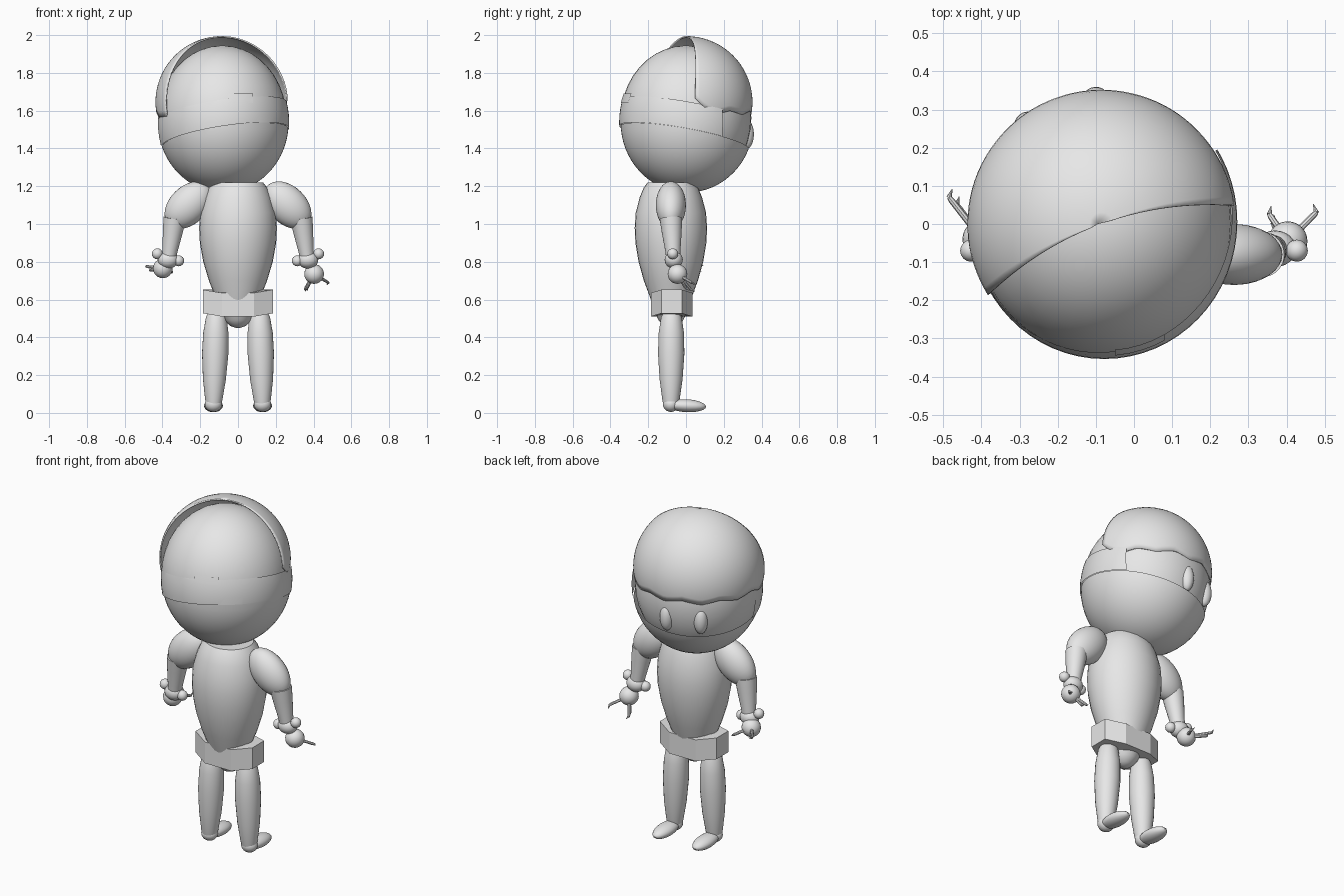
import bpy, bmesh, math
from mathutils import Vector, Matrix

cube = bpy.data.objects.get("Cube")
if cube:
    bpy.data.objects.remove(cube)

grey = bpy.data.materials.new("plain grey")
grey.use_nodes = True
grey.diffuse_color = (0.8, 0.8, 0.8, 1)
grey.node_tree.nodes["Principled BSDF"].inputs["Base Color"].default_value = (0.8, 0.8, 0.8, 1)


def finish(name, bm, smooth=40):
    bmesh.ops.recalc_face_normals(bm, faces=bm.faces)
    mesh = bpy.data.meshes.new(name)
    bm.to_mesh(mesh)
    bm.free()
    mesh.materials.append(grey)
    ob = bpy.data.objects.new(name, mesh)
    bpy.context.collection.objects.link(ob)
    if smooth:
        bpy.ops.object.select_all(action='DESELECT')
        ob.select_set(True)
        bpy.context.view_layer.objects.active = ob
        bpy.ops.object.shade_smooth_by_angle(angle=math.radians(smooth))
    return ob


def lathe(name, a, b, profile, squash=1.0, seg=32):
    """Revolve (fraction along, radius) pairs round the line from a to b."""
    a, b = Vector(a), Vector(b)
    turn = (b - a).to_track_quat('Z', 'Y').to_matrix()
    bm = bmesh.new()
    rings = []
    for t, r in profile:
        centre = a.lerp(b, t)
        rings.append([bm.verts.new(centre + turn @ Vector(
            (r * math.cos(k * math.tau / seg), r * squash * math.sin(k * math.tau / seg), 0)))
            for k in range(seg)])
    for lo, hi in zip(rings, rings[1:]):
        for k in range(seg):
            n = (k + 1) % seg
            bm.faces.new((lo[k], lo[n], hi[n], hi[k]))
    bm.faces.new(rings[0])
    bm.faces.new(rings[-1])
    return finish(name, bm)


def ellipsoid(name, centre, radii, rot=Matrix(), cuts=(), seg=40):
    """Ellipsoid, kept only on the positive side of each cutting plane."""
    bm = bmesh.new()
    bmesh.ops.create_uvsphere(bm, u_segments=seg, v_segments=seg // 2, radius=1)
    bm.transform(Matrix.Translation(centre) @ rot @ Matrix.Diagonal((*radii, 1)))
    for co, no in cuts:
        bmesh.ops.bisect_plane(bm, geom=bm.verts[:] + bm.edges[:] + bm.faces[:],
                               plane_co=co, plane_no=no, clear_inner=True)
    return finish(name, bm)


def along(direction):
    return Vector(direction).to_track_quat('Z', 'Y').to_matrix().to_4x4()


# Head: skull, jaw shell and blindfold band, all tilted and turned
HEAD = Vector((-0.083, 0, 1.56))
LOW = Vector((-0.078, 0.006, 1.537))
YAW = Matrix.Rotation(math.radians(20), 4, 'Z')
UP = Vector((-0.15, 0.18, 1)).normalized()
LINE = Vector((-0.083, 0, 1.455))
FACE = YAW @ Vector((0, 1, 0))
skull = Vector((0.34, 0.346, 0.385))
band = Vector((0.349, 0.36, 0.4))
ellipsoid("skull", HEAD, skull)
ellipsoid("jaw_shell", LOW, (0.346, 0.352, 0.37), cuts=[(LINE, -UP)], seg=64)
ellipsoid("head_band", LOW, band, seg=64, cuts=[
    (LINE, UP), (LINE + UP * 0.14, -UP), (HEAD + FACE * 0.08, -FACE)])
ellipsoid("band_tab", LOW, band * 1.012, seg=64, cuts=[
    ((-0.05, 0, 0), (1, 0, 0)), ((0.08, 0, 0), (-1, 0, 0)), ((0, 0, 1.64), (0, 0, 1)),
    ((0, 0, 1.69), (0, 0, -1)), ((0, 0, 0), (0, -1, 0))])

# Eyes
for side, name in ((-1, "left_eye"), (1, "right_eye")):
    az = math.radians(110 + side * 17)
    spot = Vector((HEAD.x + 0.32 * math.cos(az), 0.32 * math.sin(az), 1.475))
    ellipsoid(name, spot, (0.038, 0.04, 0.078),
              Matrix.Rotation(az - math.pi / 2, 4, 'Z'), seg=24)

# Hair: swept shell with a ragged fringe and an open back
bm = bmesh.new()
COLS, ROWS = 56, 20
pole = bm.verts.new((-0.095, 0, 1.995))
grid = []
for i in range(COLS + 1):
    s = i / COLS
    ragged = abs((s * 6) % 1 - 0.5) * 7
    corner = 11 * max(0, 1 - s / 0.12) ** 2 - 5 * max(0, s - 0.85) / 0.15
    low = -11 + ragged + corner
    column = []
    for j in range(ROWS):
        e = math.radians(low + (90 - low) * j / ROWS)
        spread = 12 * math.cos(e)
        az = math.radians(20 - spread + (180 + 2 * spread) * s)
        column.append(bm.verts.new((-0.085 + 0.352 * math.cos(e) * math.cos(az),
                                    0.352 * math.cos(e) * math.sin(az),
                                    1.645 + 0.35 * math.sin(e))))
    grid.append(column + [pole])
for p, q in zip(grid, grid[1:]):
    for j in range(ROWS - 1):
        bm.faces.new((p[j], q[j], q[j + 1], p[j + 1]))
    bm.faces.new((p[-2], q[-2], pole))
hair = finish("hair", bm)
thick = hair.modifiers.new("thickness", 'SOLIDIFY')
thick.thickness = 0.008
thick.offset = -1

# Torso with a flat neck
heights = (0.45, 0.46, 0.49, 0.54, 0.62, 0.70, 0.80, 0.90, 0.98, 1.06, 1.14, 1.19, 1.22)
widths = (0.01, 0.04, 0.07, 0.094, 0.122, 0.154, 0.184, 0.202, 0.206, 0.20, 0.178, 0.156, 0.133)
lathe("torso", (0, -0.08, 0.45), (0, -0.08, 1.22),
      [((z - 0.45) / 0.77, r) for z, r in zip(heights, widths)], squash=0.93)

# Belt: eight flat panels
bm = bmesh.new()
corners = ((0.185, 0.055), (0.085, 0.11))
outline = [(sx * x, -0.076 + sy * y) for sx, sy in ((1, 1), (-1, 1), (-1, -1), (1, -1))
           for x, y in (corners if sx * sy > 0 else corners[::-1])]
base = bm.faces.new([bm.verts.new((x, y, 0.51 + 0.017 * (abs(x) > 0.1))) for x, y in outline])
up = bmesh.ops.extrude_face_region(bm, geom=[base])["geom"]
bmesh.ops.translate(bm, verts=[v for v in up if isinstance(v, bmesh.types.BMVert)],
                    vec=(0, 0, 0.125))
finish("belt", bm, smooth=0)

# Limbs, mirrored
leg = [(0, 0.02), (0.02, 0.036), (0.1, 0.046), (0.3, 0.061), (0.55, 0.07),
       (0.75, 0.067), (0.9, 0.055), (0.97, 0.038), (1, 0.015)]
for s, side in ((1, "left"), (-1, "right")):
    lathe(side + "_leg", (s * 0.13, -0.08, 0.015), (s * 0.113, -0.077, 0.56), leg, seg=24)
    ellipsoid(side + "_heel", (s * 0.13, -0.08, 0.046), (0.046, 0.042, 0.041), seg=24)
    ellipsoid(side + "_foot", (s * 0.13, 0.002, 0.038), (0.05, 0.104, 0.034),
              Matrix.Rotation(math.radians(-3), 4, 'X'), seg=24)
    ellipsoid(side + "_sleeve", (s * 0.262, -0.08, 1.1), (0.08, 0.1, 0.148),
              along((s * 0.72, 0, -0.7)), seg=32)
    lathe(side + "_forearm", (s * 0.335, -0.08, 1.03), (s * 0.37, -0.065, 0.79),
          [(0, 0.06), (0.3, 0.053), (0.7, 0.041), (1, 0.036)], seg=24)
    ellipsoid(side + "_cuff", (s * 0.37, -0.065, 0.81), (0.055, 0.048, 0.046), seg=24)
    for n, spot in enumerate(((0.427, -0.07, 0.842), (0.314, -0.07, 0.805))):
        ellipsoid(f"{side}_cuff_bead_{n}", (s * spot[0], *spot[1:]), (0.029,) * 3, seg=16)

# Hands with bent claws
hands = {
    "left": ((0.403, -0.045, 0.735), ((0.355, 0.025, 0.655), (0.365, 0.0, 0.66), (0.478, 0.03, 0.69))),
    "right": ((-0.398, -0.04, 0.765), ((-0.485, 0.07, 0.775), (-0.465, 0.05, 0.755), (-0.35, 0.06, 0.745))),
}
for side, (palm, tips) in hands.items():
    palm = Vector(palm)
    ellipsoid(side + "_hand", palm, (0.052,) * 3, seg=24)
    for n, tip in enumerate(tips):
        tip = Vector(tip)
        lathe(f"{side}_claw_{n}", palm.lerp(tip, 0.3), tip,
              [(0, 0.009), (0.9, 0.008), (1, 0.006)], seg=8)
        hook = Vector((-0.1 * (tip.x - palm.x), 0.022, -0.012 if side == "left" else 0.006))
        lathe(f"{side}_claw_tip_{n}", tip, tip + hook, [(0, 0.007), (1, 0.001)], seg=8)
